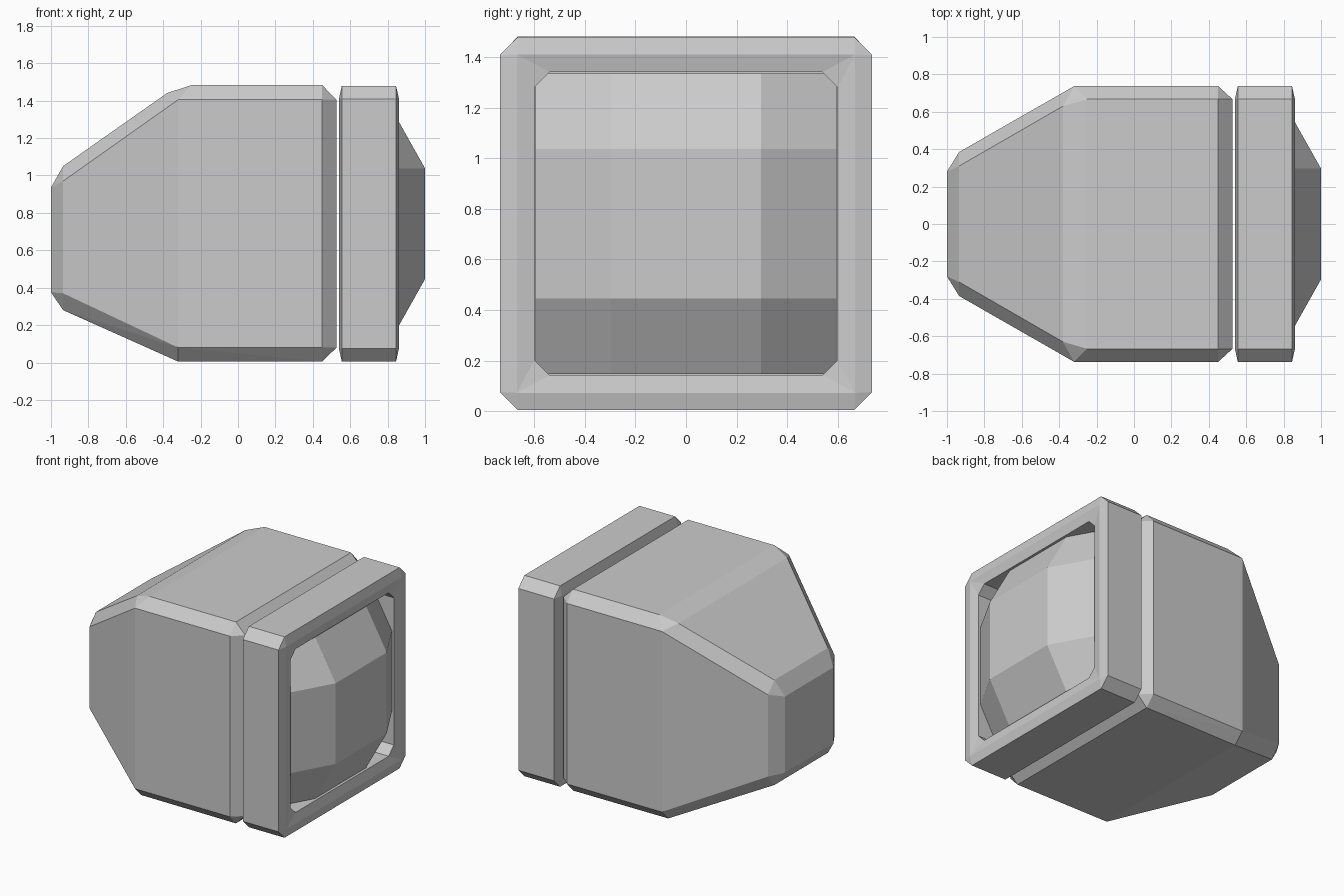
import bpy, bmesh

if "Cube" in bpy.data.objects:
    bpy.data.objects.remove(bpy.data.objects["Cube"])

MID = 0.742  # height of the monitor's centre line


def finish(name, bm):
    bmesh.ops.recalc_face_normals(bm, faces=bm.faces[:])
    mesh = bpy.data.meshes.new(name)
    bm.to_mesh(mesh)
    bm.free()
    obj = bpy.data.objects.new(name, mesh)
    bpy.context.collection.objects.link(obj)
    return obj


def octagon(bm, x, h, c):
    # square ring of half size h with corners cut by c (c = 0 gives sharp corners)
    i = h - c
    pts = [(h, -i), (h, i), (i, h), (-i, h), (-h, i), (-h, -i), (-i, -h), (i, -h)]
    return [bm.verts.new((x, y, MID + z)) for y, z in pts]


# Tapered rear casing: convex hull of (x, y, z) corners mirrored across y
half = [
    (-1.0, .28, .375), (-1.0, .28, .935),
    (-.935, .385, .37), (-.935, .385, .97), (-.935, .31, .28), (-.935, .31, 1.05),
    (-.32, .737, .08), (-.32, .737, 1.405), (-.32, .663, .005),
    (-.38, .63, 1.44), (-.25, .667, 1.483),
    (.45, .737, .08), (.45, .737, 1.405), (.45, .667, .005), (.45, .667, 1.483),
    (.527, .667, .08), (.527, .667, 1.405),
]
bm = bmesh.new()
for x, y, z in half:
    for s in (1, -1):
        bm.verts.new((x, s * y, z))
bmesh.ops.convex_hull(bm, input=bm.verts[:])
bmesh.ops.dissolve_limit(bm, angle_limit=0.02, verts=bm.verts[:], edges=bm.edges[:])
finish("rear_casing", bm)

# Front frame: ring with ridged front and back and a cut-corner opening
sections = [(.54, .67, 0), (.555, .737, .07), (.845, .737, .07),
            (.86, .67, 0), (.845, .6, .06), (.555, .6, .06)]
bm = bmesh.new()
rings = [octagon(bm, *s) for s in sections]
for a, b in zip(rings, rings[1:] + rings[:1]):
    for k in range(8):
        n = (k + 1) % 8
        bm.faces.new((a[k], a[n], b[n], b[k]))
bmesh.ops.remove_doubles(bm, verts=bm.verts[:], dist=1e-5)
finish("front_frame", bm)

# Bulging screen: 3 x 3 facets, dropping away from the middle facet
steps = [-.595, -.296, .296, .595]
bm = bmesh.new()
grid = [[bm.verts.new((1 - .168 * ((abs(y) > .5) + (abs(z) > .5)), y, MID + z))
         for y in steps] for z in steps]
for r in range(3):
    for c in range(3):
        bm.faces.new((grid[r][c], grid[r][c + 1], grid[r + 1][c + 1], grid[r + 1][c]))
screen = finish("screen", bm)
if screen.data.polygons[4].normal.x < 0:
    screen.data.flip_normals()
